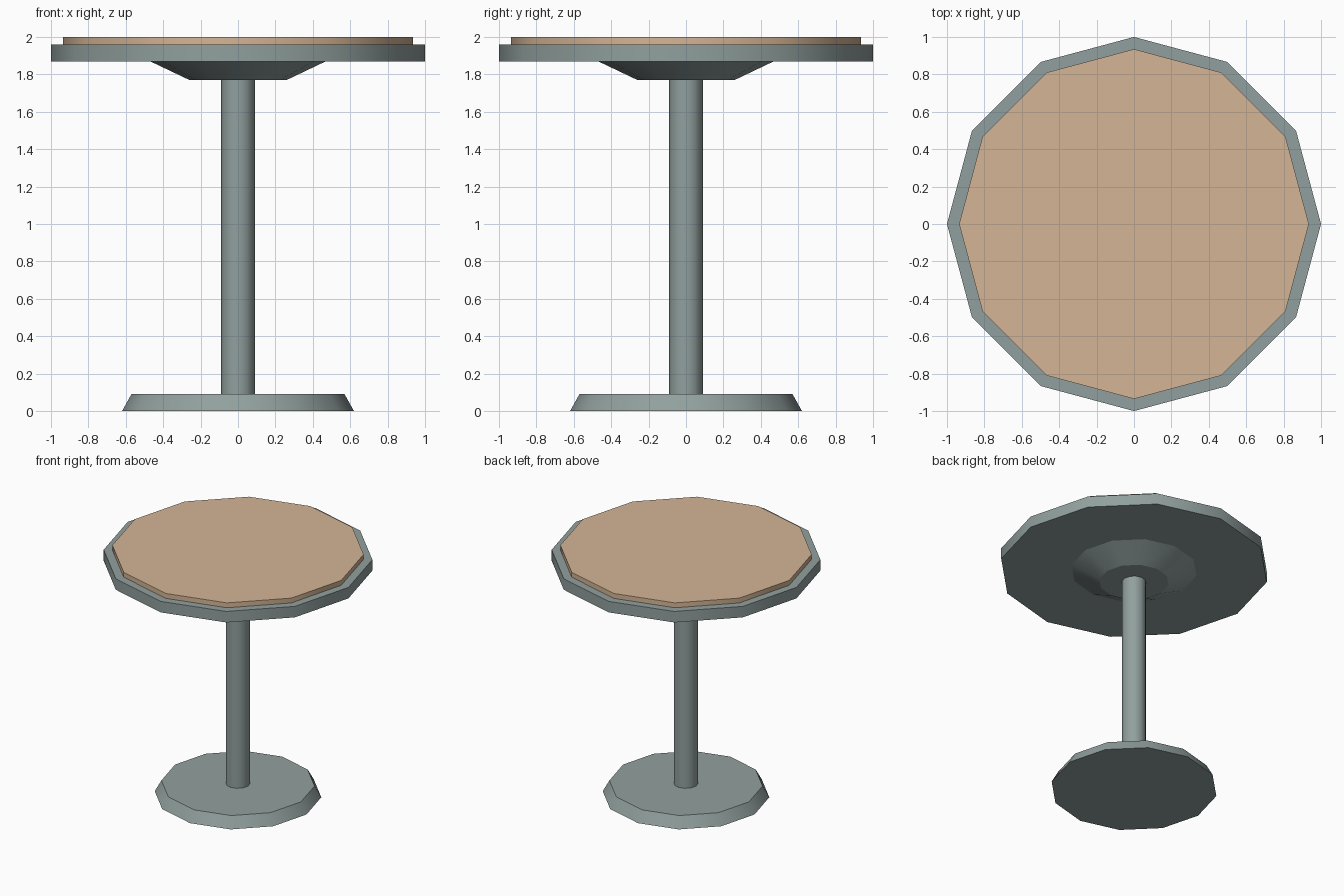
import bpy, bmesh, math

if "Cube" in bpy.data.objects:
    bpy.data.objects.remove(bpy.data.objects["Cube"])

SIDES = 12


def material(name, rgb):
    m = bpy.data.materials.new(name)
    m.diffuse_color = (*rgb, 1.0)
    m.use_nodes = True
    m.node_tree.nodes["Principled BSDF"].inputs["Base Color"].default_value = m.diffuse_color
    return m


metal = material("grey_metal", (0.283, 0.352, 0.342))
wood = material("light_wood", (0.658, 0.462, 0.305))


def drum(name, r0, z0, r1, z1, mat, bottom=True, top=True):
    """Twelve-sided frustum with smooth sides and crisp rims."""
    bm = bmesh.new()
    rings = []
    for r, z in ((r0, z0), (r1, z1)):
        rings.append([bm.verts.new((r * math.cos(2 * math.pi * i / SIDES),
                                    r * math.sin(2 * math.pi * i / SIDES), z))
                      for i in range(SIDES)])
    lo, hi = rings
    for i in range(SIDES):
        j = (i + 1) % SIDES
        bm.faces.new((lo[i], lo[j], hi[j], hi[i])).smooth = True
    if bottom:
        bm.faces.new(lo[::-1])
    if top:
        bm.faces.new(hi)
    # rim edges stay sharp
    for e in bm.edges:
        if abs(e.verts[0].co.z - e.verts[1].co.z) < 1e-5:
            e.smooth = False
    me = bpy.data.meshes.new(name)
    bm.to_mesh(me)
    bm.free()
    me.materials.append(mat)
    ob = bpy.data.objects.new(name, me)
    bpy.context.collection.objects.link(ob)
    return ob


# Foot plate and column
drum("base", 0.62, 0.0, 0.57, 0.09, metal)
drum("column", 0.09, 0.09, 0.09, 1.77, metal, bottom=False, top=False)
# Flared support under the top
drum("top_support", 0.26, 1.77, 0.47, 1.87, metal, top=False)
# Metal rim plate and wooden surface
drum("table_rim", 1.0, 1.87, 1.0, 1.96, metal)
drum("table_surface", 0.935, 1.96, 0.935, 2.0, wood, bottom=False)
